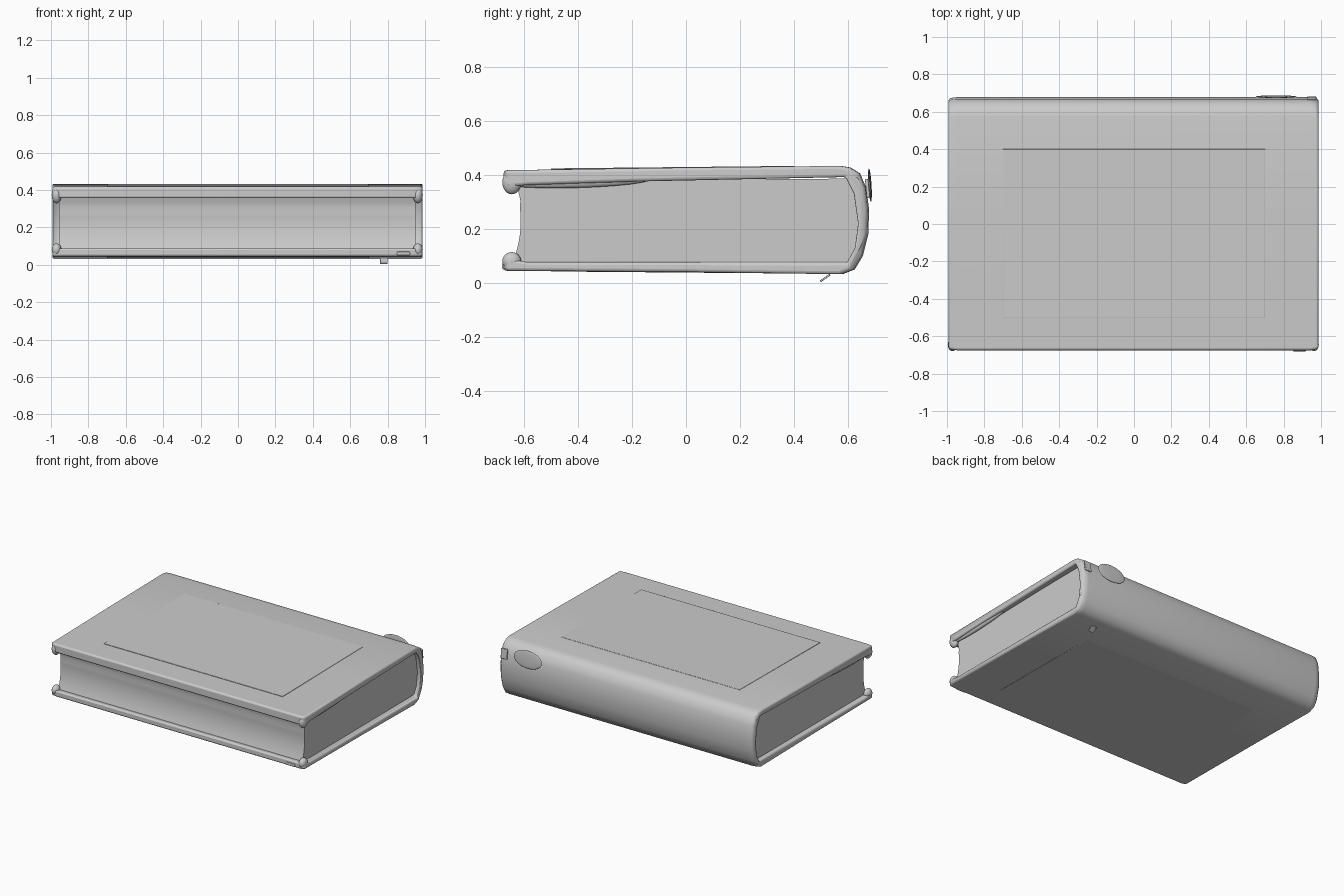
import bpy, bmesh, math

if "Cube" in bpy.data.objects:
    bpy.data.objects.remove(bpy.data.objects["Cube"], do_unlink=True)

grey = bpy.data.materials.new("plain_grey")
grey.use_nodes = True
colour = (0.6, 0.6, 0.6, 1)
grey.diffuse_color = colour
grey.node_tree.nodes["Principled BSDF"].inputs["Base Color"].default_value = colour


def finish(name, bm, bevel=0):
    bmesh.ops.recalc_face_normals(bm, faces=bm.faces)
    mesh = bpy.data.meshes.new(name)
    bm.to_mesh(mesh)
    bm.free()
    mesh.materials.append(grey)
    obj = bpy.data.objects.new(name, mesh)
    bpy.context.collection.objects.link(obj)
    if bevel:
        mod = obj.modifiers.new("soft_edges", "BEVEL")
        mod.width, mod.segments = bevel, 3
        mod.limit_method, mod.angle_limit = "ANGLE", math.radians(50)
    bpy.ops.object.select_all(action="DESELECT")
    obj.select_set(True)
    bpy.context.view_layer.objects.active = obj
    bpy.ops.object.shade_smooth_by_angle(angle=math.radians(45))
    return obj


def loft(name, profile, stations, bevel=0):
    """Sweep a (y, z) profile along x; each station is (x, y scale)."""
    bm = bmesh.new()
    rings = [[bm.verts.new((x, y * s, z)) for y, z in profile] for x, s in stations]
    count = len(profile)
    for a, b in zip(rings, rings[1:]):
        for i in range(count):
            j = (i + 1) % count
            bm.faces.new((a[i], a[j], b[j], b[i]))
    bm.faces.new(rings[0])
    bm.faces.new(rings[-1])
    return finish(name, bm, bevel)


def blob(name, centre, radii, tilt=0):
    bm = bmesh.new()
    bmesh.ops.create_uvsphere(bm, u_segments=20, v_segments=12, radius=1)
    bmesh.ops.scale(bm, vec=radii, verts=bm.verts)
    obj = finish(name, bm)
    obj.location = centre
    obj.rotation_euler.x = tilt
    return obj


def plate(name, centre, size, tilt=0):
    bm = bmesh.new()
    bmesh.ops.create_cube(bm, size=1)
    bmesh.ops.scale(bm, vec=size, verts=bm.verts)
    obj = finish(name, bm, min(size) * 0.4)
    obj.location = centre
    obj.rotation_euler.x = tilt
    return obj


# Wrapped cover: outside from lower front round the spine, then back inside
outer = [(-0.675, 0.045), (0, 0.04), (0.58, 0.032), (0.625, 0.05), (0.655, 0.1),
         (0.675, 0.18), (0.678, 0.27), (0.668, 0.35), (0.645, 0.405), (0.61, 0.427),
         (0.575, 0.433), (0, 0.427), (-0.675, 0.417)]
inner = [(-0.675, 0.355), (-0.6, 0.362), (-0.2, 0.375), (0.6, 0.392), (0.632, 0.33),
         (0.648, 0.22), (0.636, 0.13), (0.605, 0.075), (-0.6, 0.078), (-0.675, 0.09)]
loft("cover", outer + inner,
     [(-0.993, 0.975), (-0.982, 0.993), (-0.95, 1), (0.945, 1), (0.975, 0.993), (0.987, 0.975)],
     0.016)

# Page block with a hollow fore edge and a rounded back
fore_edge = []
for k in range(13):
    t = k / 12 * 2 - 1
    fore_edge.append((-0.612 - 0.028 * t * t, 0.225 - 0.15 * t))
fore_edge = [(y + (0.006 if z > 0.29 else 0), z + 0.004) for y, z in fore_edge]
page_back = [(0.61, 0.08), (0.64, 0.14), (0.652, 0.22), (0.64, 0.32), (0.61, 0.386)]
loft("page_block", fore_edge + page_back, [(-0.958, 1), (0.95, 1)])

# Worn, thickened corners along the open edge
for side, x in (("right", -0.97), ("left", 0.962)):
    blob(side + "_upper_corner", (x, -0.645, 0.372), (0.026, 0.035, 0.044))
    blob(side + "_lower_corner", (x, -0.645, 0.08), (0.026, 0.035, 0.034))
    # Rolled edge that thins away toward the spine
    blob(side + "_upper_roll", (x, -0.4, 0.376), (0.016, 0.27, 0.024), 0.03)

# Faint panels on the boards
plate("upper_panel", (0, -0.05, 0.4265), (1.4, 0.9, 0.004), 0.0102)
plate("lower_panel", (0, -0.05, 0.0405), (1.4, 0.9, 0.004), -0.0085)

# Loose scraps: peeling spine flap and small torn bits
blob("spine_flap", (0.76, 0.681, 0.362), (0.11, 0.006, 0.062), 0.06)
plate("upper_torn_bit", (0.95, 0.672, 0.35), (0.05, 0.012, 0.07), 0.1)
plate("lower_torn_bit", (0.78, 0.515, 0.018), (0.04, 0.045, 0.007), 0.6)
plate("front_torn_bit", (0.885, -0.675, 0.06), (0.07, 0.012, 0.02))
